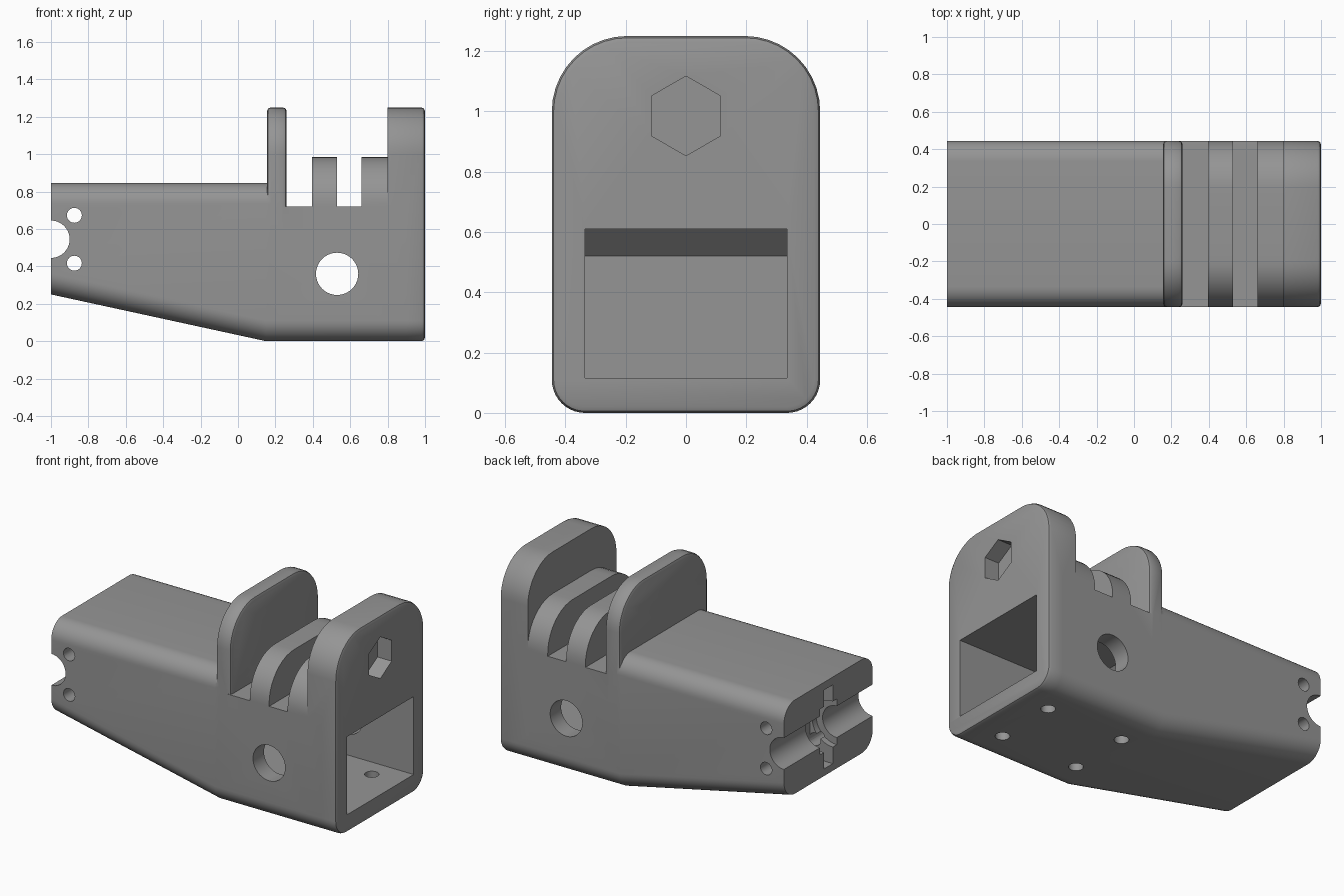
import bpy, bmesh, math
from mathutils import Matrix

if "Cube" in bpy.data.objects:
    bpy.data.objects.remove(bpy.data.objects["Cube"])

W = 0.445  # half width of the bracket

grey = bpy.data.materials.new("plain grey")
grey.diffuse_color = (0.30, 0.30, 0.30, 1)
grey.use_nodes = True
grey.node_tree.nodes["Principled BSDF"].inputs["Base Color"].default_value = grey.diffuse_color


def finish(name, bm):
    bmesh.ops.recalc_face_normals(bm, faces=bm.faces)
    me = bpy.data.meshes.new(name)
    bm.to_mesh(me)
    bm.free()
    me.materials.append(grey)
    ob = bpy.data.objects.new(name, me)
    bpy.context.collection.objects.link(ob)
    return ob


def section(x, z0, z1, rb, rt, inset=0.0, n=10):
    """Rounded rectangle across the bracket at x, corners rb below and rt above."""
    pts = []
    for sy, sz, r, start in ((1, 1, rt, 0), (-1, 1, rt, 90), (-1, -1, rb, 180), (1, -1, rb, 270)):
        cy = sy * (W - r)
        cz = z1 - r if sz > 0 else z0 + r
        for i in range(n + 1):
            a = math.radians(start + 90 * i / n)
            pts.append((x, cy + (r - inset) * math.cos(a), cz + (r - inset) * math.sin(a)))
    return pts


def loft(name, rings):
    bm = bmesh.new()
    rows = [[bm.verts.new(p) for p in ring] for ring in rings]
    n = len(rows[0])
    for a, b in zip(rows, rows[1:]):
        for i in range(n):
            j = (i + 1) % n
            bm.faces.new((a[i], a[j], b[j], b[i]))
    bm.faces.new(rows[0])
    bm.faces.new(rows[-1])
    return finish(name, bm)


def prism(name, outline, half):
    """Side outline (x, z) extruded across y."""
    return loft(name, [[(x, y, z) for x, z in outline] for y in (-half, half)])


def box(name, x0, x1, half, z0, z1):
    return prism(name, [(x0, z0), (x1, z0), (x1, z1), (x0, z1)], half)


def rod(name, axis, centre, r, length, sides=40):
    bm = bmesh.new()
    bmesh.ops.create_cone(bm, cap_ends=True, segments=sides, radius1=r, radius2=r, depth=length)
    if axis == 'X':
        bm.transform(Matrix.Rotation(math.pi / 2, 4, 'Y'))
    elif axis == 'Y':
        bm.transform(Matrix.Rotation(math.pi / 2, 4, 'X'))
    bm.transform(Matrix.Translation(centre))
    return finish(name, bm)


def combine(target, other, op):
    mod = target.modifiers.new("combine", 'BOOLEAN')
    mod.operation = op
    mod.solver = 'EXACT'
    mod.object = other
    bpy.context.view_layer.objects.active = target
    bpy.ops.object.modifier_apply(modifier=mod.name)
    bpy.data.objects.remove(other, do_unlink=True)


# main tapered body
body = loft("bracket_body", [section(-1, 0.25, 0.845, 0.11, 0.11),
                             section(0.15, 0, 0.845, 0.11, 0.11),
                             section(0.9, 0, 0.845, 0.11, 0.11)])
combine(body, box("slot_floor_cut", 0.23, 1.1, 0.6, 0.72, 1.0), 'DIFFERENCE')

# upright plates and the two rounded fins between them
EASE = ((0.0, 0.02), (0.006, 0.006), (0.02, 0.0))
inner = [section(0.155 + d, 0.5, 1.25, 0.05, 0.25, i) for d, i in EASE]
inner += [section(0.26 - d, 0.5, 1.25, 0.05, 0.25, i) for d, i in reversed(EASE)]
combine(body, loft("inner_plate", inner), 'UNION')
outer = [section(0.80, 0, 1.25, 0.11, 0.25)]
outer += [section(1 - d, 0, 1.25, 0.11, 0.25, i) for d, i in reversed(EASE)]
combine(body, loft("end_plate", outer), 'UNION')
for x0, x1 in ((0.395, 0.53), (0.66, 0.83)):
    fin = [section(x, 0.5, 0.985, 0.05, 0.25) for x in (x0, x1)]
    combine(body, loft("fin", fin), 'UNION')

# rectangular socket with a chamfered inner end
socket = [(0.06, 0.115), (1.1, 0.115), (1.1, 0.61), (0.15, 0.61), (0.06, 0.52)]
cutters = [prism("socket", socket, 0.335)]

# pivot bolt hole and hexagonal nut recess
cutters.append(rod("bolt_hole", 'X', (0.6, 0, 0.985), 0.07, 1.1))
cutters.append(rod("nut_recess", 'X', (1.0, 0, 0.985), 0.132, 0.2, 6))
bm = bmesh.new()
bm.from_mesh(cutters[-1].data)
bm.transform(Matrix.Translation((0, 0, 0.985)) @ Matrix.Rotation(math.pi / 2, 4, 'X')
             @ Matrix.Translation((0, 0, -0.985)))
bm.to_mesh(cutters[-1].data)
bm.free()

# large side hole and screw holes in the floor
cutters.append(rod("side_hole", 'Y', (0.53, 0, 0.36), 0.113, 1.2))
for x in (0.26, 0.80):
    for y in (-0.2, 0.2):
        cutters.append(rod("floor_hole", 'Z', (x, y, 0.03), 0.042, 0.3, 24))

# narrow end: round groove, central collar, upright slot and cross pins
cutters.append(rod("end_groove", 'Y', (-1, 0, 0.545), 0.1, 1.2))
cutters.append(rod("end_collar", 'Y', (-1, 0, 0.545), 0.145, 0.17))
cutters.append(box("end_slot", -1.1, -0.84, 0.045, 0.295, 0.795))
for z in (0.417, 0.673):
    cutters.append(rod("pin_hole", 'Y', (-0.875, 0, z), 0.04, 1.2, 24))

for c in cutters:
    combine(body, c, 'DIFFERENCE')

# smooth the rounds, keep the edges crisp
bpy.ops.object.select_all(action='DESELECT')
body.select_set(True)
bpy.context.view_layer.objects.active = body
bpy.ops.object.shade_smooth_by_angle(angle=math.radians(30))
